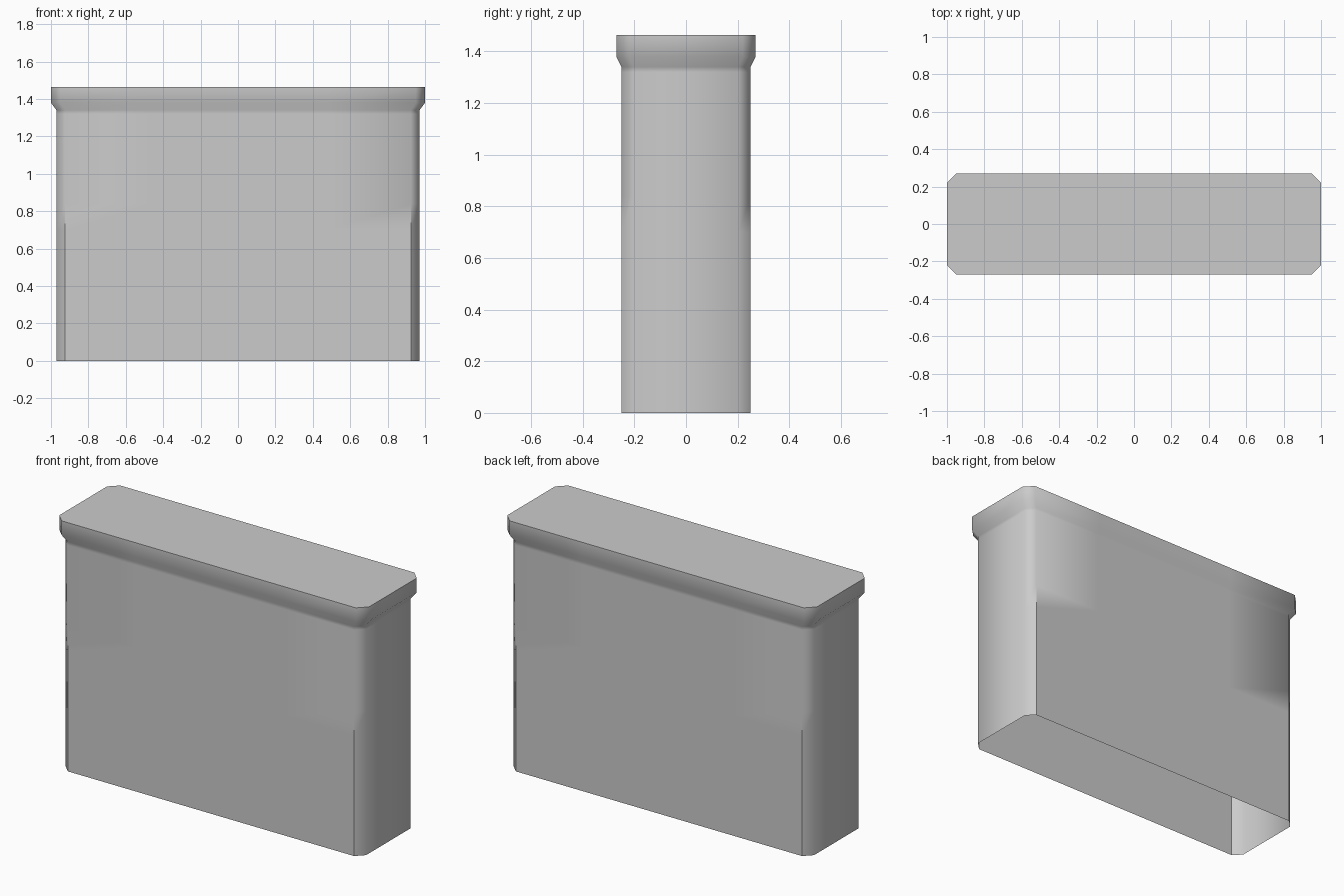
import bpy
import bmesh

cube = bpy.data.objects.get("Cube")
if cube:
    bpy.data.objects.remove(cube, do_unlink=True)

grey = bpy.data.materials.new("plain grey")
grey.use_nodes = True
colour = (0.6, 0.6, 0.6, 1)
grey.diffuse_color = colour
grey.node_tree.nodes["Principled BSDF"].inputs["Base Color"].default_value = colour

COLUMN = 0.48      # inner columns bounding the flat middle of the broad walls
SHARP_TOP = 0.84   # the wall corners are crisp below this height


def outline(half_x, half_y, cut):
    """Counter-clockwise rectangle with cut corners and two columns per long side."""
    front = [(-half_x, -half_y + cut), (-half_x + cut, -half_y), (-COLUMN, -half_y),
             (COLUMN, -half_y), (half_x - cut, -half_y), (half_x, -half_y + cut)]
    return front + [(-x, -y) for x, y in front]


# Levels of the wall and its flared rim: height, half width, half depth, corner cut
body = (0.97, 0.25, 0.046)
rim = (1.0, 0.27, 0.05)
levels = [(z, *body) for z in (0, 0.7, SHARP_TOP, 1.32, 1.34)]
levels += [(z, *rim) for z in (1.38, 1.463)]

bm = bmesh.new()
rings = [[bm.verts.new((x, y, z)) for x, y in outline(hx, hy, cut)]
         for z, hx, hy, cut in levels]

# Open-bottomed shell
for low, high in zip(rings, rings[1:]):
    for i in range(len(low)):
        j = (i + 1) % len(low)
        bm.faces.new((low[i], low[j], high[j], high[i])).smooth = True

# Flat lid with a crisp border
lid = bm.faces.new(rings[-1])
for edge in lid.edges:
    edge.smooth = False

# Crisp lower corners beside the broad walls
for low, high in zip(rings[:2], rings[1:3]):
    for i in (1, 4, 7, 10):
        bm.edges.get((low[i], high[i])).smooth = False

mesh = bpy.data.meshes.new("rimmed_block")
bm.to_mesh(mesh)
bm.free()
mesh.materials.append(grey)
block = bpy.data.objects.new("rimmed_block", mesh)
bpy.context.collection.objects.link(block)
